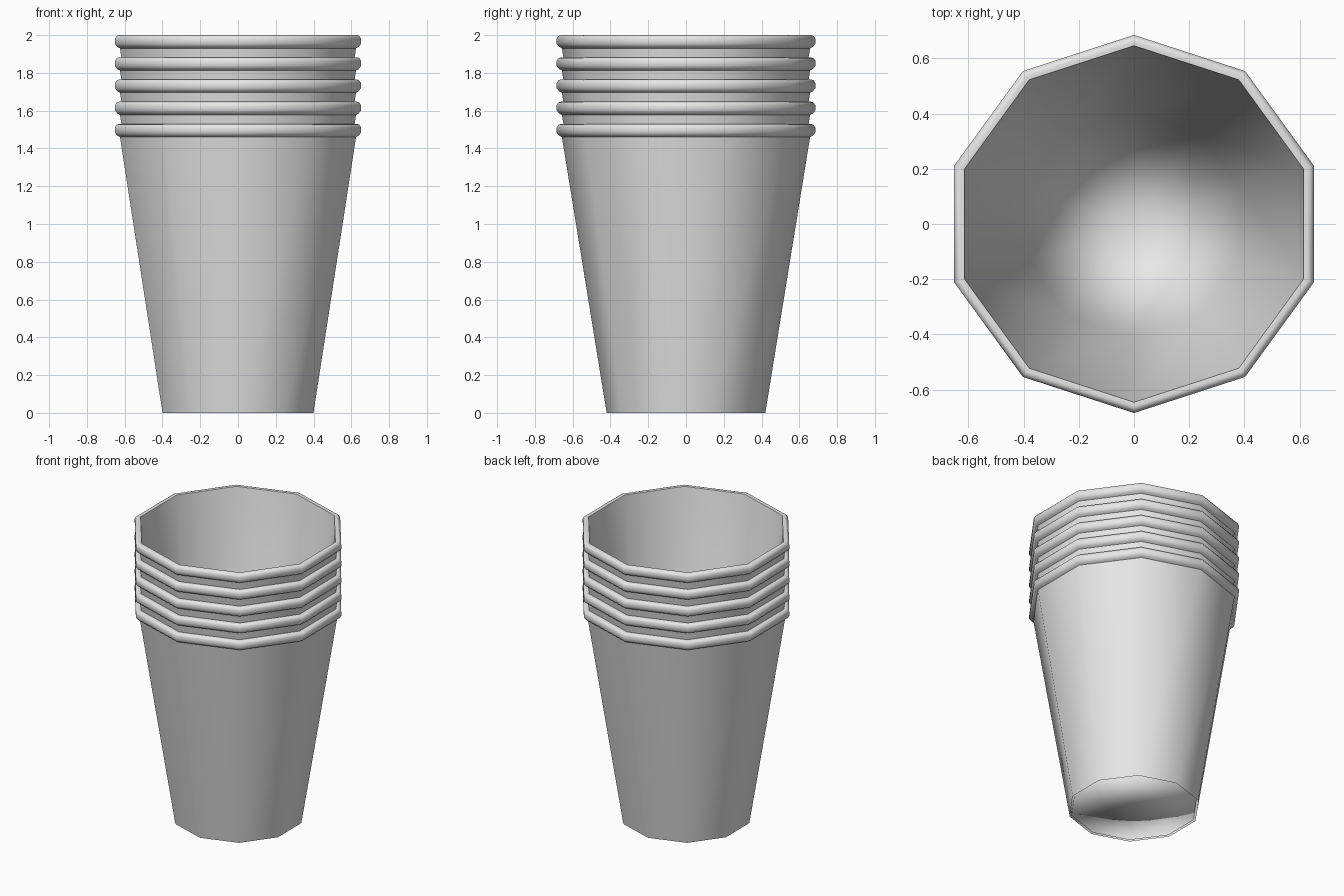
import bpy, math

if "Cube" in bpy.data.objects:
    bpy.data.objects.remove(bpy.data.objects["Cube"])

SIDES = 10
COUNT = 5
STEP = 0.1175

white = bpy.data.materials.new("cup_white")
white.diffuse_color = (0.8, 0.8, 0.8, 1)
white.use_nodes = True
white.node_tree.nodes["Principled BSDF"].inputs["Base Color"].default_value = white.diffuse_color

# Cup profile (corner radius, height): outer wall, rolled rim, inner wall, floor
PROFILE = [(0.42, 0.0), (0.657, 1.46), (0.672, 1.468), (0.685, 1.484), (0.685, 1.511),
           (0.675, 1.526), (0.662, 1.53), (0.646, 1.528), (0.408, 0.005), (0.0, 0.005)]
SHARP_RINGS = (1.46, 1.528)


def lathe(name, profile):
    """Spin a profile into a ten-sided smooth mesh with a pole point on the axis."""
    verts, faces, rings = [], [], []
    for r, z in profile:
        n = SIDES if r > 0 else 1
        start = len(verts)
        for i in range(n):
            a = math.pi / 2 + 2 * math.pi * i / SIDES
            verts.append((r * math.cos(a), r * math.sin(a), z))
        rings.append([start + i % n for i in range(SIDES)])
    for a, b in zip(rings, rings[1:]):
        for i in range(SIDES):
            j = (i + 1) % SIDES
            faces.append(list(dict.fromkeys((a[i], a[j], b[j], b[i]))))
    mesh = bpy.data.meshes.new(name)
    mesh.from_pydata(verts, [], faces)
    mesh.shade_smooth()
    # Crisp edges where the wall meets the rim
    for e in mesh.edges:
        za, zb = (mesh.vertices[v].co.z for v in e.vertices)
        if any(abs(za - s) < 1e-4 and abs(zb - s) < 1e-4 for s in SHARP_RINGS):
            e.use_edge_sharp = True
    mesh.materials.append(white)
    return mesh


# Nested stack of identical cups
cup = lathe("cup", PROFILE)
for k in range(COUNT):
    obj = bpy.data.objects.new(f"cup_{k + 1}", cup)
    obj.location.z = k * STEP
    bpy.context.collection.objects.link(obj)
    # Large walls govern the shading at the floor edge
    mod = obj.modifiers.new("wall_shading", 'WEIGHTED_NORMAL')
    mod.mode = 'FACE_AREA'
    mod.keep_sharp = True
